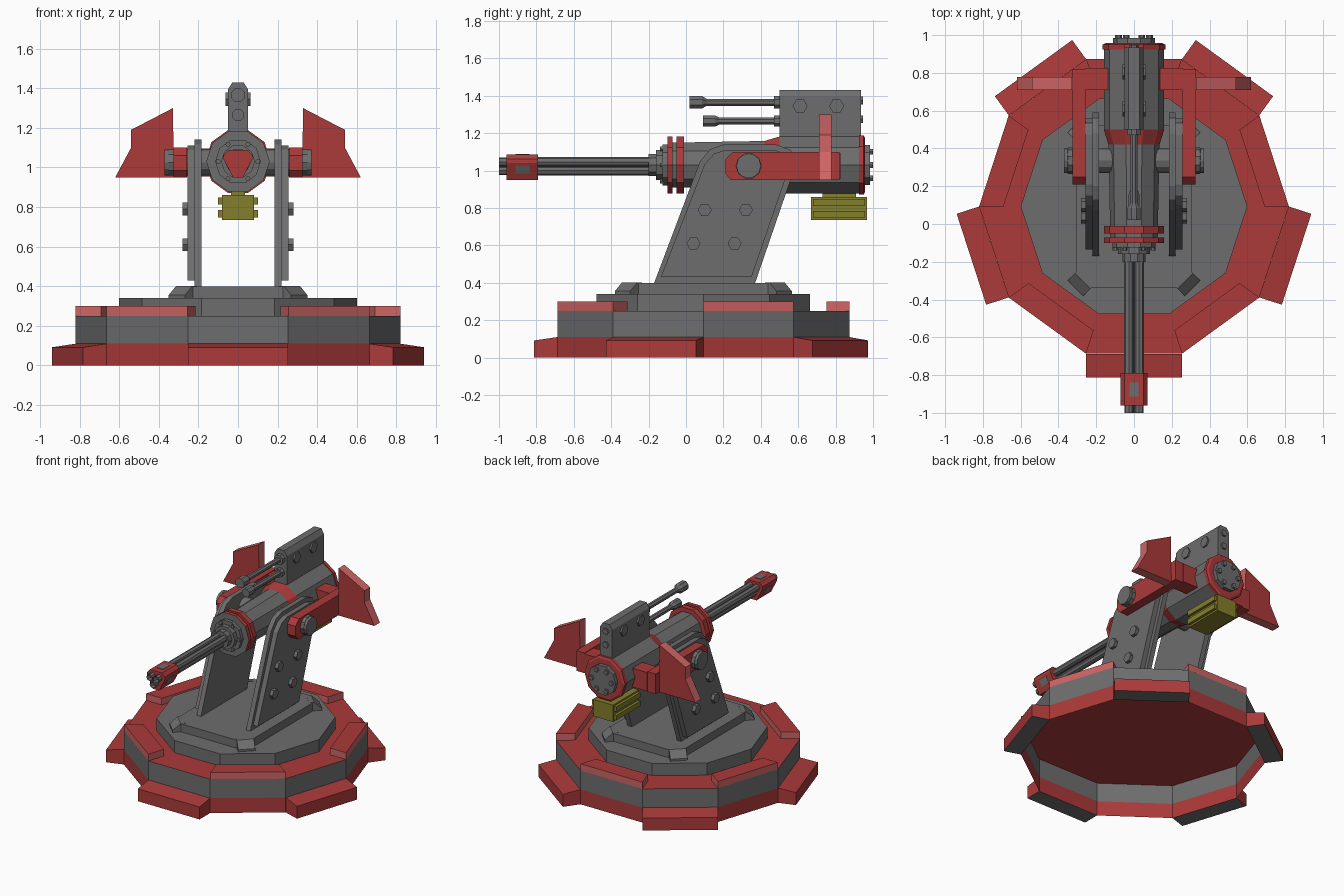
import bpy, bmesh, math

if "Cube" in bpy.data.objects:
    bpy.data.objects.remove(bpy.data.objects["Cube"])

COL = {"red": (0.41, 0.042, 0.042), "light red": (0.62, 0.13, 0.13),
       "grey": (0.155, 0.155, 0.155), "olive": (0.23, 0.21, 0.025)}
MAT = {}
for k, c in COL.items():
    MAT[k] = bpy.data.materials.new(k)
    MAT[k].diffuse_color = (*c, 1)
KEYS = list(COL)


def place(axis, u, v, t):
    return {"x": (t, u, v), "y": (u, t, v), "z": (u, v, t)}[axis]


def finish(name, bm, mirror=False):
    bmesh.ops.recalc_face_normals(bm, faces=bm.faces[:])
    me = bpy.data.meshes.new(name)
    bm.to_mesh(me)
    bm.free()
    for k in KEYS:
        me.materials.append(MAT[k])
    ob = bpy.data.objects.new(name, me)
    bpy.context.collection.objects.link(ob)
    if mirror:
        ob.modifiers.new("mirror", "MIRROR")   # across x = 0
    return ob


def prism(name, axis, pts, a, b, mat="grey", side=None, mirror=False, rule=None):
    """Extrude a profile from a to b along an axis; side = colour of the edge faces."""
    bm = bmesh.new()
    lo = [bm.verts.new(place(axis, u, v, a)) for u, v in pts]
    hi = [bm.verts.new(place(axis, u, v, b)) for u, v in pts]
    n = len(pts)
    for f in (bm.faces.new(lo), bm.faces.new(hi)):
        f.material_index = KEYS.index(mat)
    for i in range(n):
        f = bm.faces.new((lo[i], lo[(i + 1) % n], hi[(i + 1) % n], hi[i]))
        f.material_index = KEYS.index(side or mat)
    if rule:
        bmesh.ops.recalc_face_normals(bm, faces=bm.faces[:])
        bm.normal_update()
        for f in bm.faces:
            rule(f)
    return finish(name, bm, mirror)


def box(name, x0, x1, y0, y1, z0, z1, mat="grey", mirror=False):
    return prism(name, "z", [(x0, y0), (x1, y0), (x1, y1), (x0, y1)], z0, z1, mat, mirror=mirror)


def lathe(name, axis, c, prof, n=10, mats="grey", caps=("grey", "grey"), mirror=False, phase=0.0):
    """Rings (t, r) along an axis; one colour per segment, None leaves an end open."""
    bm = bmesh.new()
    rings = []
    for t, r in prof:
        rings.append([bm.verts.new(place(axis, c[0] + r * math.cos(phase + math.tau * i / n),
                                         c[1] + r * math.sin(phase + math.tau * i / n), t))
                      for i in range(n)])
    for s in range(len(prof) - 1):
        m = mats if isinstance(mats, str) else mats[s]
        for i in range(n):
            j = (i + 1) % n
            f = bm.faces.new((rings[s][i], rings[s][j], rings[s + 1][j], rings[s + 1][i]))
            f.material_index = KEYS.index(m)
    for ring, m in zip((rings[0], rings[-1]), caps):
        if m:
            bm.faces.new(ring).material_index = KEYS.index(m)
    return finish(name, bm, mirror)


def spin(ob, loc, ang):
    ob.location = loc
    ob.rotation_euler = (0, 0, ang - math.pi / 2)   # local +y faces ang


# --- base: open-bottomed ten-sided shell with feet and raised rim blocks
CY = 0.093
lathe("base_shell", "z", (0, CY), [(0, .82), (.11, .82), (.25, .82)],
      mats=["red", "grey"], caps=(None, "red"))


def grey_below(f):
    if f.normal.z < -0.9:
        f.material_index = KEYS.index("grey")


for i in range(5):
    foot = prism("base_foot", "x", [(.78, 0), (.905, 0), (.905, .092), (.78, .11)],
                 -.253, .253, "red", rule=grey_below)
    spin(foot, (0, CY, 0), math.radians(-90 + 72 * i))
    rim = prism("rim_block", "z", [(-.253, .78), (.253, .78), (.213, .657), (-.213, .657)],
                .25, .30, "red", "light red")
    spin(rim, (0, CY, 0), math.radians(-54 + 72 * i))

# --- turntable and mounting plate with corner lugs
lathe("turntable", "z", (0, CY), [(.25, .6), (.34, .6)], caps=(None, "grey"))
x, y0, y1, k = .305, -.34, .525, .07
prism("mount_plate", "z", [(x - k, y0), (x, y0 + k), (x, y1 - k), (x - k, y1),
                           (k - x, y1), (-x, y1 - k), (-x, y0 + k), (k - x, y0)], .34, .40)
for sx in (1, -1):
    for yc, sy in ((-.32, -1), (.505, 1)):
        lug = prism("corner_lug", "x", [(-.06, .34), (.028, .34), (.028, .355), (-.026, .402), (-.06, .402)],
                    -.058, .058)
        spin(lug, (sx * .29, yc, 0), math.atan2(sy, sx))

# --- slanted support arms: inner plate, smaller outer plate, bolts
ARM = [(-.17, .40), (.37, .40), (.59, 1.04), (.56, 1.11), (.48, 1.14), (.2, 1.14), (.13, 1.115), (.075, 1.05)]
OUT = [(-.135, .43), (.35, .43), (.56, 1.04), (.535, 1.09), (.47, 1.11), (.21, 1.11), (.15, 1.09), (.1, 1.035)]
prism("arm_inner_plate", "x", ARM, .185, .22, mirror=True)
prism("arm_outer_plate", "x", OUT, .22, .256, mirror=True)
for y, z in ((.1, .79), (.32, .79), (.04, .61), (.26, .61)):
    lathe("arm_bolt", "x", (y, z), [(.25, .037), (.28, .037)], n=6, mirror=True)

# --- red yoke, pivot and side wings
prism("yoke_arm", "x", [(.24, .95), (.82, .95), (.82, 1.1), (.25, 1.1), (.21, 1.06), (.21, .985)],
      .258, .325, "red", mirror=True)
box("yoke_bridge", .13, .26, .71, .825, .955, 1.095, "red", mirror=True)
lathe("pivot", "x", (.335, 1.025), [(.1, .066), (.37, .066)], n=12, mirror=True)
lathe("pivot_head", "x", (.335, 1.025), [(.325, .07), (.35, .07), (.353, .062), (.37, .062)], n=10, mirror=True)
prism("wing", "y", [(.325, .95), (.62, .95), (.54, 1.1), (.54, 1.19), (.328, 1.3)],
      .71, .777, "red", "light red", mirror=True)

# --- gun body with flanges, collar and rear cap
C = (0, 1.03)
lathe("gun_body", "y", C, [(-.1, .125), (.42, .135), (.5, .16), (.94, .16)], mats=["grey", "red", "grey"])
for a, b, front in ((-.1, -.072, "grey"), (-.05, -.01, "red")):
    lathe("front_flange", "y", C, [(a, .16), (b, .16)], mats="red", caps=(front, "red"))
lathe("front_collar", "y", C, [(-.2, .062), (-.16, .062), (-.16, .085), (-.125, .085), (-.125, .115), (-.1, .115)])
lathe("rear_flange", "y", C, [(.925, .166), (.95, .166), (.958, .15)], mats="red", caps=("red", "red"))
lathe("rear_cap", "y", C, [(.95, .112), (.985, .112)])
for i in range(6):
    a = math.tau * i / 6
    dx, dz = math.cos(a), math.sin(a)
    lathe("rear_bolt", "y", (.082 * dx, 1.03 + .082 * dz), [(.98, .018), (1.0, .018)], n=6)
    lathe("front_bolt", "y", (.1 * dx, 1.03 + .1 * dz), [(-.14, .013), (-.12, .013)], n=6)

# --- triple barrel with triangular muzzle block
for x, z in ((-.027, 1.047), (.027, 1.047), (0, 1.0)):
    lathe("barrel", "y", (x, z), [(-.9, .025), (-.15, .025)], n=8)
    lathe("barrel_tip", "y", (x, z), [(-1.0, .024), (-.95, .024)], n=8, caps=(None, None))
prism("muzzle_block", "y", [(-.025, .95), (.025, .95), (.072, 1.04), (.072, 1.062), (.05, 1.087),
                            (-.05, 1.087), (-.072, 1.062), (-.072, 1.04)], -.96, -.79, "red")
box("muzzle_slot_top", -.025, .025, -.912, -.838, 1.082, 1.09)
slot = [(.0405, .986), (.063, 1.03), (.067, 1.028), (.0445, .984)]
prism("muzzle_slot_side", "y", slot, -.912, -.838, mirror=True)

# --- upper twin-gun housing
prism("upper_housing", "y", [(-.05, 1.15), (.05, 1.15), (.05, 1.395), (.028, 1.43), (-.028, 1.43), (-.05, 1.395)],
      .5, .935)
for y in (.61, .805):
    lathe("housing_bolt", "x", (y, 1.345), [(.045, .04), (.062, .04)], n=6, mirror=True)
for z, y, r in ((1.365, .02, .037), (1.265, .09, .032)):
    lathe("upper_barrel", "y", (0, z), [(y, r), (y + .065, r), (y + .09, .02), (.47, .02), (.47, r), (.51, r)], n=8,
          phase=math.pi / 8)
    lathe("housing_rear_bolt", "y", (0, z + .01), [(.93, .024), (.947, .024)], n=6)

# --- ammunition box slung below
box("ammo_box", -.08, .08, .668, .968, .735, .86, "olive")
box("ammo_neck", -.035, .035, .73, .91, .855, .9, "olive")
for z in (.748, .812):
    box("ammo_ridge", .075, .1, .678, .958, z, z + .037, "olive", mirror=True)

for m in bpy.data.materials:
    if m.users and not m.is_grease_pencil:
        m.use_nodes = True
        m.node_tree.nodes["Principled BSDF"].inputs["Base Color"].default_value = m.diffuse_color
